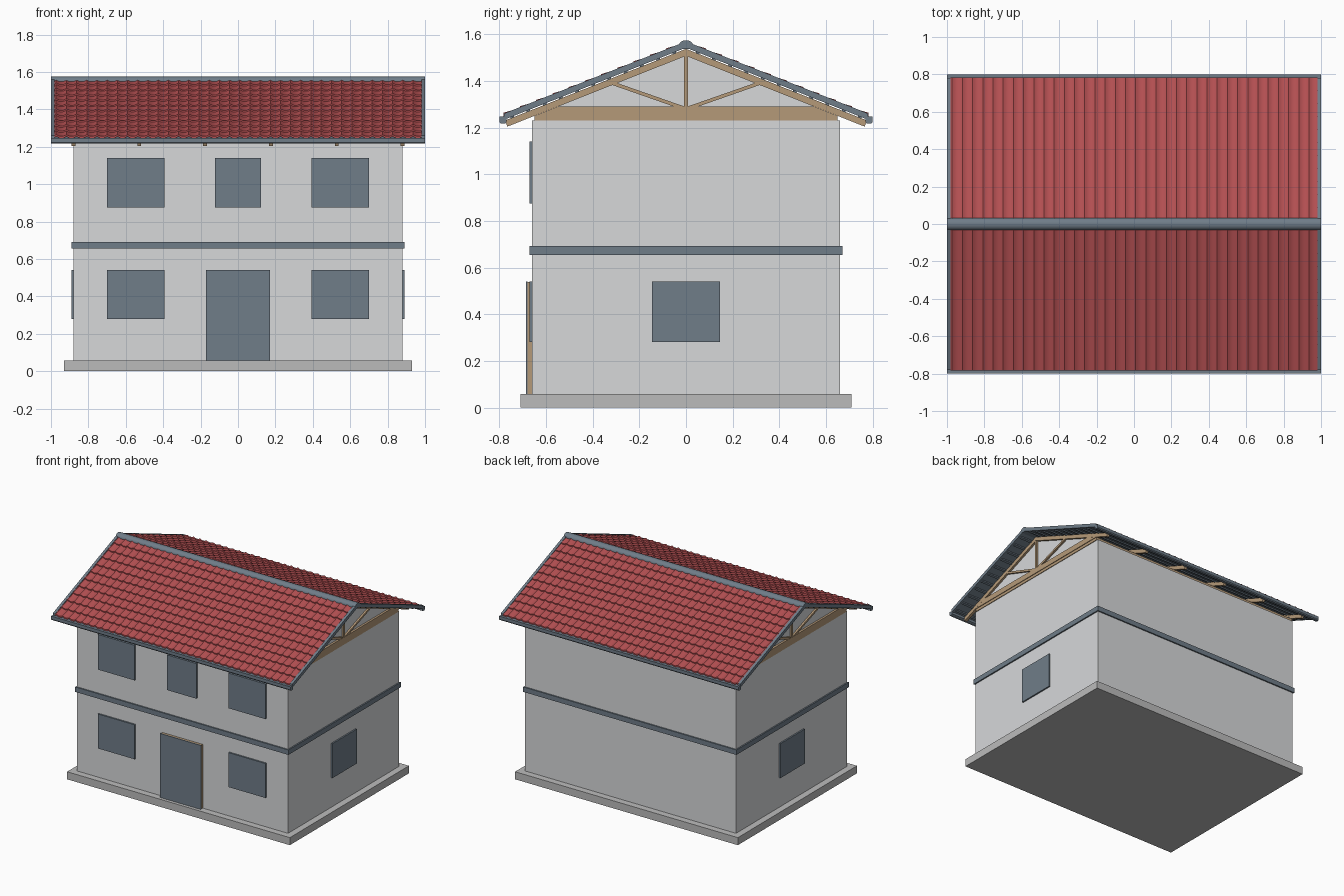
import bpy
import bmesh
import math

if "Cube" in bpy.data.objects:
    bpy.data.objects.remove(bpy.data.objects["Cube"], do_unlink=True)


def material(name, rgb):
    m = bpy.data.materials.new(name)
    m.use_nodes = True
    colour = (*rgb, 1.0)
    m.diffuse_color = colour
    bsdf = next(n for n in m.node_tree.nodes if n.type == "BSDF_PRINCIPLED")
    bsdf.inputs["Base Color"].default_value = colour
    return m


PLASTER = material("pale plaster", (0.68, 0.69, 0.7))
CONCRETE = material("grey concrete", (0.5, 0.5, 0.5))
SLATE = material("slate grey", (0.16, 0.205, 0.25))
RED = material("red clay", (0.46, 0.08, 0.085))
WOOD = material("timber", (0.46, 0.32, 0.19))


def finish(name, bm, mat, smooth=False):
    bmesh.ops.recalc_face_normals(bm, faces=bm.faces)
    mesh = bpy.data.meshes.new(name)
    bm.to_mesh(mesh)
    bm.free()
    mesh.materials.append(mat)
    if smooth:
        mesh.shade_smooth()
        mesh.set_sharp_from_angle(angle=math.radians(35))
    obj = bpy.data.objects.new(name, mesh)
    bpy.context.collection.objects.link(obj)
    return obj


def add_prism(bm, profile, x0, x1):
    """Extrude a (y, z) outline along x."""
    ends = [[bm.verts.new((x, y, z)) for y, z in profile] for x in (x0, x1)]
    for ring in ends:
        bm.faces.new(ring)
    n = len(profile)
    for i in range(n):
        j = (i + 1) % n
        bm.faces.new((ends[0][i], ends[0][j], ends[1][j], ends[1][i]))


def prism(name, profile, x0, x1, mat, smooth=False):
    bm = bmesh.new()
    add_prism(bm, profile, x0, x1)
    return finish(name, bm, mat, smooth)


def box(name, x0, x1, y0, y1, z0, z1, mat):
    return prism(name, [(y0, z0), (y1, z0), (y1, z1), (y0, z1)], x0, x1, mat)


# Roof plane: height at a distance y from the ridge line
SLOPE = 0.396


def roof_z(y, top):
    return top - SLOPE * abs(y)


def sloped(side, y0, y1, low, high):
    return [(side * y0, roof_z(y0, low)), (side * y1, roof_z(y1, low)),
            (side * y1, roof_z(y1, high)), (side * y0, roof_z(y0, high))]


def strut(a, b, width):
    dy, dz = b[0] - a[0], b[1] - a[1]
    k = width / 2 / math.hypot(dy, dz)
    oy, oz = -dz * k, dy * k
    return [(a[0] + oy, a[1] + oz), (b[0] + oy, b[1] + oz),
            (b[0] - oy, b[1] - oz), (a[0] - oy, a[1] - oz)]


# Base, walls and floor band
WX, WY, WALL_TOP = 0.88, 0.66, 1.23
box("foundation", -0.93, 0.93, -0.71, 0.71, 0, 0.057, CONCRETE)
box("walls", -WX, WX, -WY, WY, 0.057, WALL_TOP, PLASTER)
box("floor_band", -0.89, 0.89, -0.67, 0.67, 0.655, 0.692, SLATE)

# Windows and door
for floor, (z0, z1) in {"lower": (0.28, 0.54), "upper": (0.875, 1.14)}.items():
    for side, label in ((-1, "right"), (1, "left")):
        xs = sorted((side * 0.392, side * 0.7))
        box(f"{floor}_{label}_window", *xs, -0.672, -WY, z0, z1, SLATE)
box("upper_middle_window", -0.122, 0.122, -0.672, -WY, 0.875, 1.14, SLATE)
for side, label in ((-1, "right"), (1, "left")):
    xs = sorted((side * WX, side * 0.891))
    box(f"{label}_side_window", *xs, -0.145, 0.145, 0.28, 0.54, SLATE)
box("door_frame", -0.168, 0.168, -0.679, -WY, 0.057, 0.538, WOOD)
box("door_panel", -0.17, 0.17, -0.686, -0.679, 0.057, 0.54, SLATE)

# Gable infill behind the end trusses
for side, label in ((-1, "right"), (1, "left")):
    xs = sorted((side * 0.862, side * 0.874))
    prism(f"{label}_gable", [(-0.64, WALL_TOP), (0.64, WALL_TOP),
                             (0.64, roof_z(0.64, 1.52)), (0, 1.52),
                             (-0.64, roof_z(0.64, 1.52))], *xs, PLASTER)

# Wall plates along the wall tops
for side, label in ((-1, "front"), (1, "back")):
    ys = sorted((side * 0.61, side * 0.65))
    box(f"{label}_wall_plate", -0.885, 0.885, *ys, WALL_TOP, 1.252, WOOD)
for side, label in ((-1, "right"), (1, "left")):
    xs = sorted((side * 0.85, side * 0.885))
    box(f"{label}_wall_plate", *xs, -0.65, 0.65, WALL_TOP, 1.252, WOOD)

# Roof trusses
for i in range(6):
    x = -0.88 + i * 0.352
    bm = bmesh.new()
    x0, x1 = x - 0.01, x + 0.01
    add_prism(bm, [(-0.65, 1.25), (0.65, 1.25), (0.55, 1.29), (-0.55, 1.29)], x0, x1)
    add_prism(bm, strut((0, 1.28), (0, 1.52), 0.016), x0 + 0.002, x1 - 0.002)
    for side in (-1, 1):
        chord = sloped(side, 0, 0.766, 1.508, 1.538)
        chord[2] = (side * 0.776, roof_z(0.776, 1.538))
        add_prism(bm, chord, x0, x1)
        add_prism(bm, strut((side * 0.01, 1.284), (side * 0.325, 1.394), 0.015),
                  x0 + 0.002, x1 - 0.002)
    finish(f"truss_{i + 1}", bm, WOOD)


def add_tile_row(bm, side, y0, y1, columns=36, steps=6):
    """One overlapping course of rolled tiles, as a thin closed strip."""
    half, rings = 0.981, []
    for i in range(columns * steps + 1):
        x = -half + 2 * half * i / (columns * steps)
        roll = 0.008 * max(0, math.sin(2 * math.pi * i / steps + 0.5))
        back, nose = roof_z(y0, 1.558) + roll, roof_z(y1, 1.566) + roll
        outline = [(y0, back), (y1, nose), (y1, nose - 0.01), (y0, back - 0.01)]
        rings.append([bm.verts.new((x, side * y, z)) for y, z in outline])
    for a, b in zip(rings, rings[1:]):
        for k in range(4):
            m = (k + 1) % 4
            bm.faces.new((a[k], a[m], b[m], b[k]))
    bm.faces.new(rings[0])
    bm.faces.new(rings[-1])


# Roof slopes: battens, deck, tiles, verges and gutters
ROWS, START, END = 11, 0.012, 0.778
pitch = (END - START) / ROWS
for side, label in ((-1, "front"), (1, "back")):
    battens, tiles = bmesh.new(), bmesh.new()
    for r in range(ROWS):
        y0 = START + r * pitch
        add_prism(battens, sloped(side, y0 + 0.03, y0 + 0.045, 1.536, 1.547), -0.985, 0.985)
        add_tile_row(tiles, side, y0, y0 + pitch + 0.004)
    finish(f"{label}_battens", battens, SLATE)
    finish(f"{label}_tiles", tiles, RED, smooth=True)
    prism(f"{label}_roof_deck", sloped(side, 0, 0.775, 1.545, 1.551), -0.985, 0.985, SLATE)
    for end, end_label in ((-1, "right"), (1, "left")):
        xs = sorted((end * 0.98, end * 1.0))
        prism(f"{label}_{end_label}_verge", sloped(side, 0, 0.78, 1.543, 1.57), *xs, SLATE)
    gutter = [(0.77, 1.222), (0.778, 1.217), (0.795, 1.217), (0.8, 1.224),
              (0.8, 1.247), (0.77, 1.247)]
    prism(f"{label}_gutter", [(side * y, z) for y, z in gutter], -1, 1, SLATE)

# Rounded ridge cap
arc = [math.pi * i / 10 for i in range(11)]
ridge = [(0.032 * math.cos(a), 1.549 + 0.026 * math.sin(a)) for a in arc]
prism("ridge_cap", ridge + [(-0.028, 1.538), (0.028, 1.538)], -1, 1, SLATE, smooth=True)
